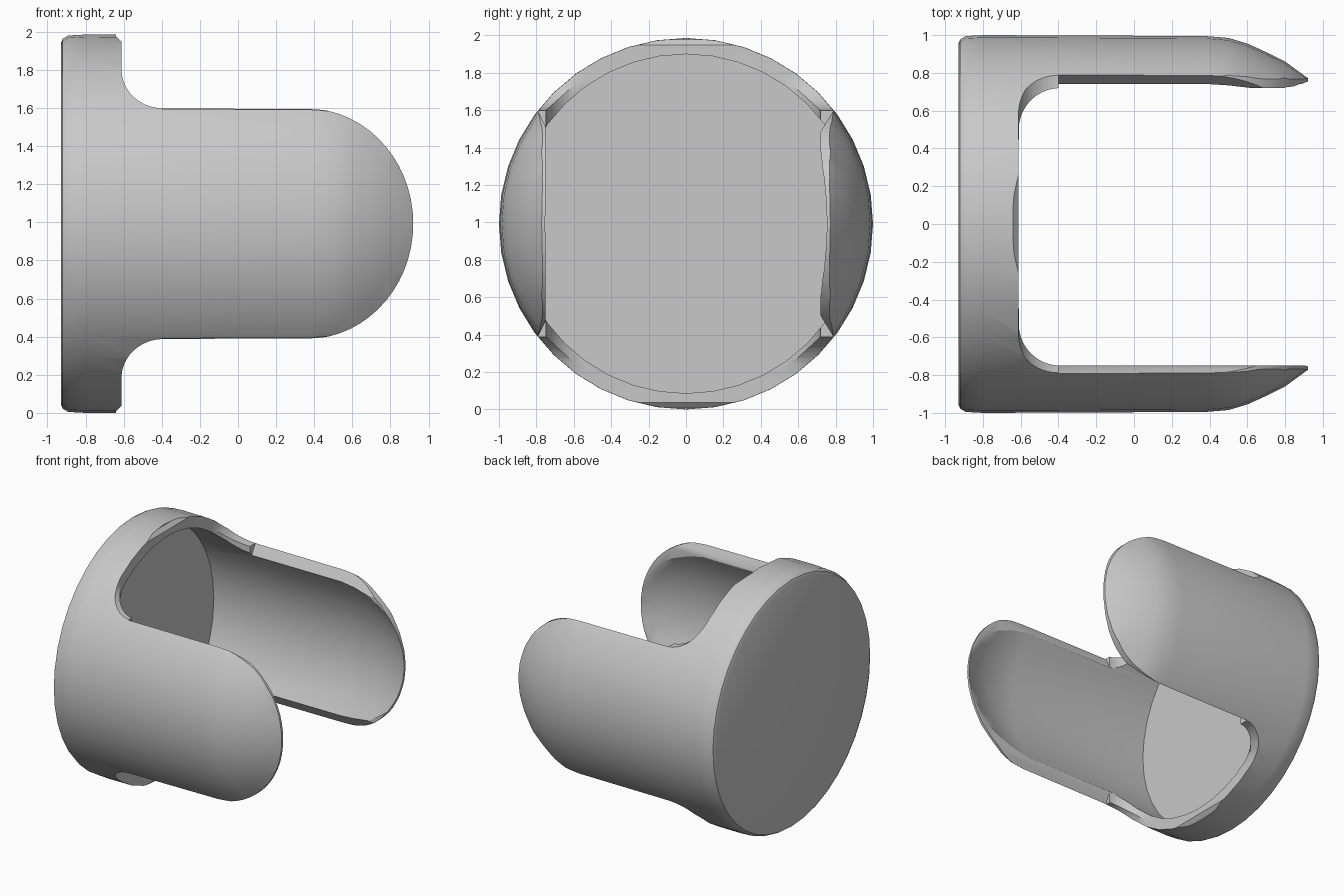
import bpy, bmesh, math
from mathutils import Matrix, Vector

if "Cube" in bpy.data.objects:
    bpy.data.objects.remove(bpy.data.objects["Cube"], do_unlink=True)

SEGMENTS = 40
CENTRE_Z = 0.993

grey = bpy.data.materials.new("plain grey")
grey.use_nodes = True
colour = (0.58, 0.58, 0.58, 1)
grey.diffuse_color = colour
grey.node_tree.nodes["Principled BSDF"].inputs["Base Color"].default_value = colour


def add_object(name, bm):
    bmesh.ops.recalc_face_normals(bm, faces=bm.faces)
    mesh = bpy.data.meshes.new(name)
    bm.to_mesh(mesh)
    bm.free()
    mesh.materials.append(grey)
    obj = bpy.data.objects.new(name, mesh)
    bpy.context.collection.objects.link(obj)
    return obj


def lathe(name, profile):
    """Spin (x, radius) points around the x axis; end points lie on it."""
    bm = bmesh.new()
    verts = [bm.verts.new((x, r, 0)) for x, r in profile]
    edges = [bm.edges.new(pair) for pair in zip(verts, verts[1:])]
    bmesh.ops.spin(bm, geom=verts + edges, axis=(1, 0, 0), cent=(0, 0, 0),
                   angle=math.tau, steps=SEGMENTS)
    bmesh.ops.remove_doubles(bm, verts=bm.verts, dist=0.0005)
    bmesh.ops.transform(bm, verts=bm.verts,
                        matrix=Matrix.Translation((0, 0, CENTRE_Z)) @ Matrix.Diagonal((1, 1, CENTRE_Z, 1)))
    return add_object(name, bm)


def prism(name, points, sweep):
    """Extrude a flat outline from one side of the model to the other."""
    bm = bmesh.new()
    start = Vector((0, 0, CENTRE_Z)) - Vector(sweep) / 2
    face = bm.faces.new([bm.verts.new(start + Vector(p)) for p in points])
    new = bmesh.ops.extrude_face_region(bm, geom=[face])["geom"]
    bmesh.ops.translate(bm, vec=sweep, verts=[v for v in new if isinstance(v, bmesh.types.BMVert)])
    return add_object(name, bm)


def arc(cx, cy, rx, ry, start, end, steps=10):
    """Points along an elliptical arc, angles in degrees."""
    angles = [math.radians(start + (end - start) * i / steps) for i in range(steps + 1)]
    return [(cx + rx * math.cos(a), cy + ry * math.sin(a)) for a in angles]


def trim(obj, cutter, operation):
    cutter.hide_render = True
    mod = obj.modifiers.new("trim", "BOOLEAN")
    mod.operation = operation
    mod.solver = "EXACT"
    mod.object = cutter
    bpy.ops.object.modifier_apply(modifier=mod.name)
    bpy.data.objects.remove(cutter, do_unlink=True)


# Thin-walled cup on its side, with the open end curving inward
outer = [(-0.93, 0), (-0.93, 0.955), (-0.92, 0.978), (-0.89, 0.995), (-0.8, 1.0),
         (0.38, 0.995), (0.5, 0.985), (0.6, 0.955), (0.7, 0.91), (0.8, 0.86), (0.93, 0.765)]
inner = [(0.93, 0.75), (0.8, 0.815), (0.65, 0.87), (0.5, 0.9), (0.38, 0.913),
         (-0.85, 0.913), (-0.85, 0)]
holder = lathe("cup_with_two_arms", outer + inner)
bpy.ops.object.select_all(action="DESELECT")
holder.select_set(True)
bpy.context.view_layer.objects.active = holder

# Side outline to keep: a ring, fillets, and two round-ended arms
half = [(-1.2, 1.3), (-0.64, 1.3), (-0.64, 0.985), (-0.612, 0.955)]
half += arc(-0.392, 0.81, 0.22, 0.205, 180, 270)
half += arc(0.36, 0, 0.56, 0.605, 90, 6, 14)
outline = half + [(0.92, 0)] + [(x, -z) for x, z in reversed(half)]
side = prism("side_outline_cutter", [(x, 0, z) for x, z in outline], (0, 2.6, 0))
trim(holder, side, "INTERSECT")

# Round-cornered slot that flattens the inner edges of the arms
slot = [(1.2, 0.72)] + arc(-0.39, 0.5, 0.22, 0.22, 90, 180)
slot += arc(-0.39, -0.53, 0.22, 0.22, 180, 270) + [(1.2, -0.75)]
gap = prism("slot_cutter", [(x, y, 0) for x, y in slot], (0, 0, 2.6))
trim(holder, gap, "DIFFERENCE")

# Wedge that slopes the long edges of the arms
wedge = [(0.81, 0.64), (0.7, 0.46), (0.7, -0.46), (0.81, -0.64),
         (-0.81, -0.64), (-0.72, -0.46), (-0.72, 0.46), (-0.81, 0.64)]
bevel = prism("edge_cutter", [(0.4, y, z) for y, z in wedge], (1.6, 0, 0))
trim(holder, bevel, "DIFFERENCE")

# Smooth the curved walls
bpy.ops.object.shade_smooth_by_angle(angle=math.radians(30))
